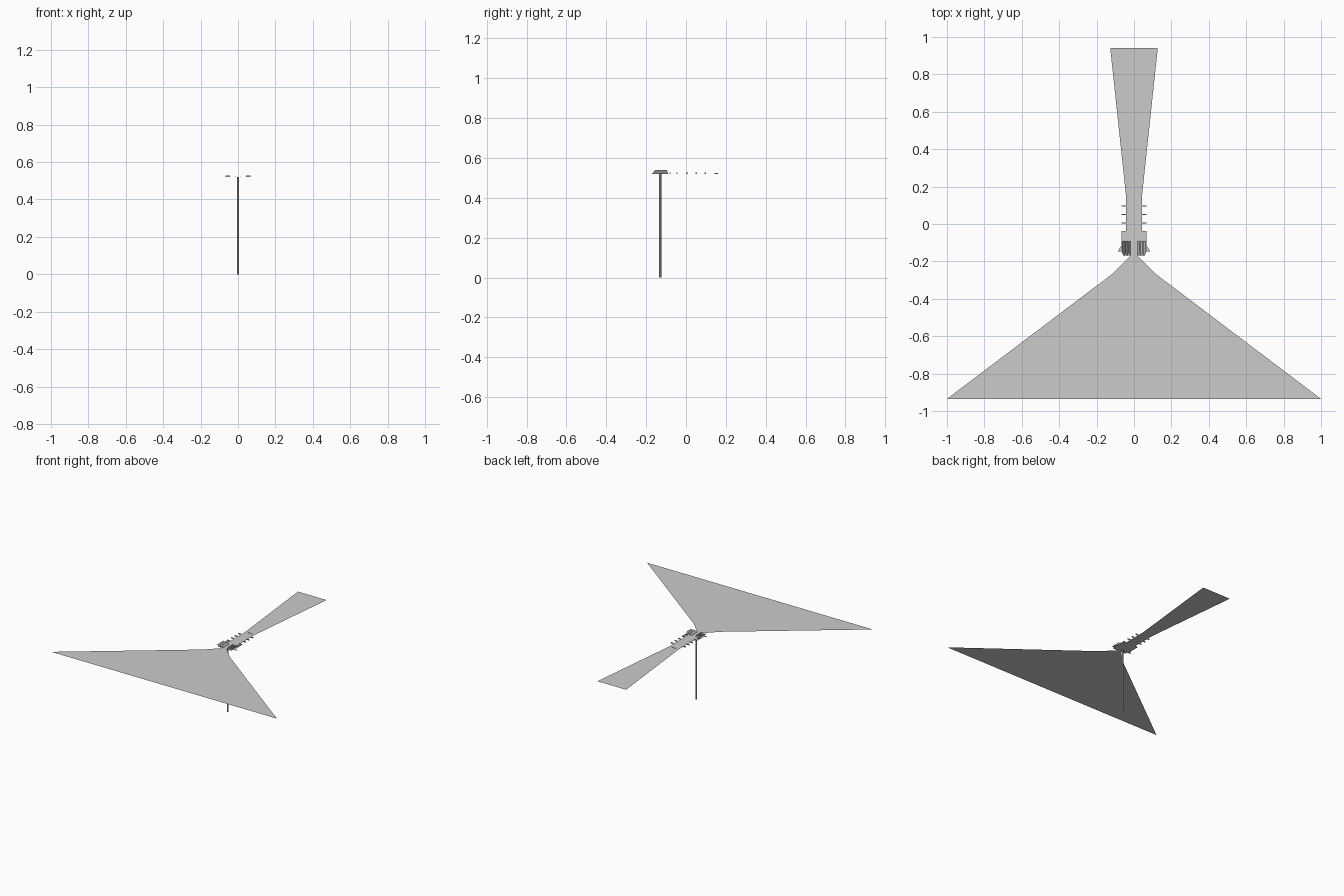
import bpy, bmesh

if "Cube" in bpy.data.objects:
    bpy.data.objects.remove(bpy.data.objects["Cube"])

Z = 0.52  # level of the flat sheets


def mesh_object(name, polys):
    bm = bmesh.new()
    for poly in polys:
        bm.faces.new([bm.verts.new(p) for p in poly])
    me = bpy.data.meshes.new(name)
    bm.to_mesh(me)
    bm.free()
    ob = bpy.data.objects.new(name, me)
    bpy.context.collection.objects.link(ob)
    return ob


def flat_sheet(name, half):
    # half: right-hand outline from front to back, mirrored in x
    pts = [(x, y, Z) for x, y in half]
    pts += [(-x, y, Z) for x, y in reversed(half)]
    return mesh_object(name, [pts])


def box(name, x0, x1, y0, y1, z0, z1):
    bpy.ops.mesh.primitive_cube_add(size=1, location=((x0 + x1) / 2, (y0 + y1) / 2, (z0 + z1) / 2))
    ob = bpy.context.object
    ob.name = name
    ob.scale = (x1 - x0, y1 - y0, z1 - z0)
    return ob


# Large front sheet, rear sheet and the narrow body between them
flat_sheet("front_sheet", [(1.0, -0.935), (0.12, -0.27), (0.015, -0.165)])
flat_sheet("rear_sheet", [(0.042, 0.144), (0.127, 0.94)])
flat_sheet("body_plate", [(0.088, -0.148), (0.067, -0.115), (0.067, -0.038),
                          (0.043, -0.038), (0.043, 0.144)])
flat_sheet("front_lip", [(0.058, -0.168), (0.058, -0.148)])

# Support pole
bpy.ops.mesh.primitive_cylinder_add(vertices=12, radius=0.006, depth=Z, location=(0, -0.13, Z / 2))
bpy.context.object.name = "pole"
bpy.ops.object.shade_smooth_by_angle()

for s in (-1, 1):
    side = "right" if s > 0 else "left"
    # Upright fins on the head, leaning outwards
    for i, x in enumerate((0.018, 0.036, 0.052)):
        mesh_object(f"head_fin_{side}_{i}", [[
            (s * x, -0.172, Z), (s * x, -0.09, Z),
            (s * (x + 0.012), -0.095, 0.539), (s * (x + 0.012), -0.155, 0.539)]])
    # Side rungs along the body
    for i, y in enumerate((0.097, 0.051, 0.006, -0.045, -0.08)):
        box(f"rung_{side}_{i}", *sorted((s * 0.043, s * 0.066)), y - 0.003, y + 0.003, Z, 0.527)
    # Small pins at the rear end
    box(f"rear_pin_{side}", s * 0.012 - 0.002, s * 0.012 + 0.002, 0.144, 0.16, Z, 0.524)
